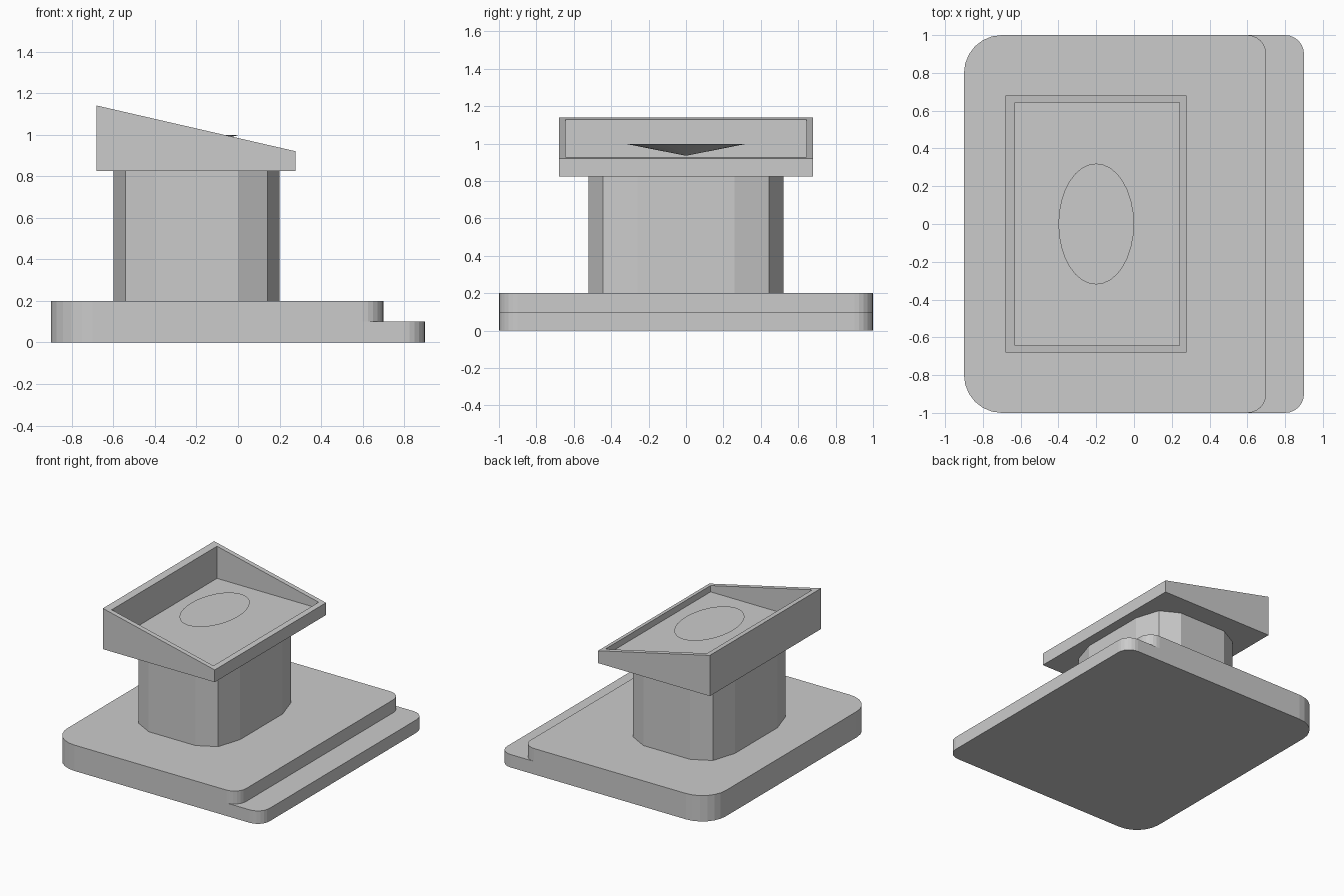
import bpy
import bmesh
from math import sin, cos, pi

if "Cube" in bpy.data.objects:
    bpy.data.objects.remove(bpy.data.objects["Cube"])


def arc(cx, cy, rx, ry, start, segs):
    """Quarter arc, counter-clockwise from the start angle in quarter turns."""
    angles = [(start + i / segs) * pi / 2 for i in range(segs + 1)]
    return [(cx + rx * cos(a), cy + ry * sin(a)) for a in angles]


def ring(bm, outline, z):
    """Ring of vertices; z is a height or a function of x."""
    return [bm.verts.new((x, y, z(x) if callable(z) else z)) for x, y in outline]


def bridge(bm, a, b):
    n = len(a)
    for i in range(n):
        j = (i + 1) % n
        bm.faces.new((a[i], a[j], b[j], b[i]))


def finish(bm, name):
    bmesh.ops.remove_doubles(bm, verts=bm.verts, dist=1e-5)
    bmesh.ops.recalc_face_normals(bm, faces=bm.faces)
    mesh = bpy.data.meshes.new(name)
    bm.to_mesh(mesh)
    bm.free()
    obj = bpy.data.objects.new(name, mesh)
    bpy.context.collection.objects.link(obj)
    return obj


def rect(x0, x1, y):
    return [(x0, -y), (x1, -y), (x1, y), (x0, y)]


# Base plate with a lower step along the right side
def right_end(x):
    return arc(x - 0.1, -0.9, 0.1, 0.1, 3, 6) + arc(x - 0.1, 0.9, 0.1, 0.1, 0, 6)


left_end = arc(-0.7, 0.8, 0.2, 0.2, 1, 6) + arc(-0.7, -0.8, 0.2, 0.2, 2, 6)
step_end, upper_end = right_end(0.9), right_end(0.7)
lower = left_end + [upper_end[0]] + step_end + [upper_end[-1]]
upper = left_end + upper_end

bm = bmesh.new()
bottom, step = ring(bm, lower, 0), ring(bm, lower, 0.1)
waist, top = ring(bm, upper, 0.1), ring(bm, upper, 0.2)
bridge(bm, bottom, step)
bridge(bm, waist, top)
bm.faces.new(bottom)
bm.faces.new(top)
n = len(left_end)
bm.faces.new(step[n + 1:-1] + waist[n:][::-1])
finish(bm, "base_plate")

# Column with chamfered corners
outline = []
for q, (sx, sy) in enumerate([(1, 1), (-1, 1), (-1, -1), (1, -1)]):
    outline += arc(-0.2 + 0.2 * sx, 0.26 * sy, 0.2, 0.26, q, 2)
bm = bmesh.new()
low, high = ring(bm, outline, 0.2), ring(bm, outline, 0.825)
bridge(bm, low, high)
bm.faces.new(low)
bm.faces.new(high)
finish(bm, "column")


# Tray with a sloping rim and a flat floor
def rim(x):
    return 1.14 - (x + 0.68) * 0.22 / 0.957


outer, inner = rect(-0.68, 0.277, 0.68), rect(-0.63, 0.24, 0.643)
bm = bmesh.new()
rings = [ring(bm, outer, 0.825), ring(bm, outer, rim),
         ring(bm, inner, rim), ring(bm, inner, 0.88)]
for a, b in zip(rings, rings[1:]):
    bridge(bm, a, b)
bm.faces.new(rings[0])
bm.faces.new(rings[-1])
finish(bm, "tray")

# Oval dish insert: flat on top, shallow cone beneath
bm = bmesh.new()
oval = ring(bm, [(-0.2 + 0.2 * cos(i * pi / 16), 0.32 * sin(i * pi / 16))
                 for i in range(32)], 0.998)
tip = bm.verts.new((-0.2, 0, 0.935))
bm.faces.new(oval)
for i in range(32):
    bm.faces.new((oval[i], tip, oval[(i + 1) % 32]))
finish(bm, "oval_insert")
